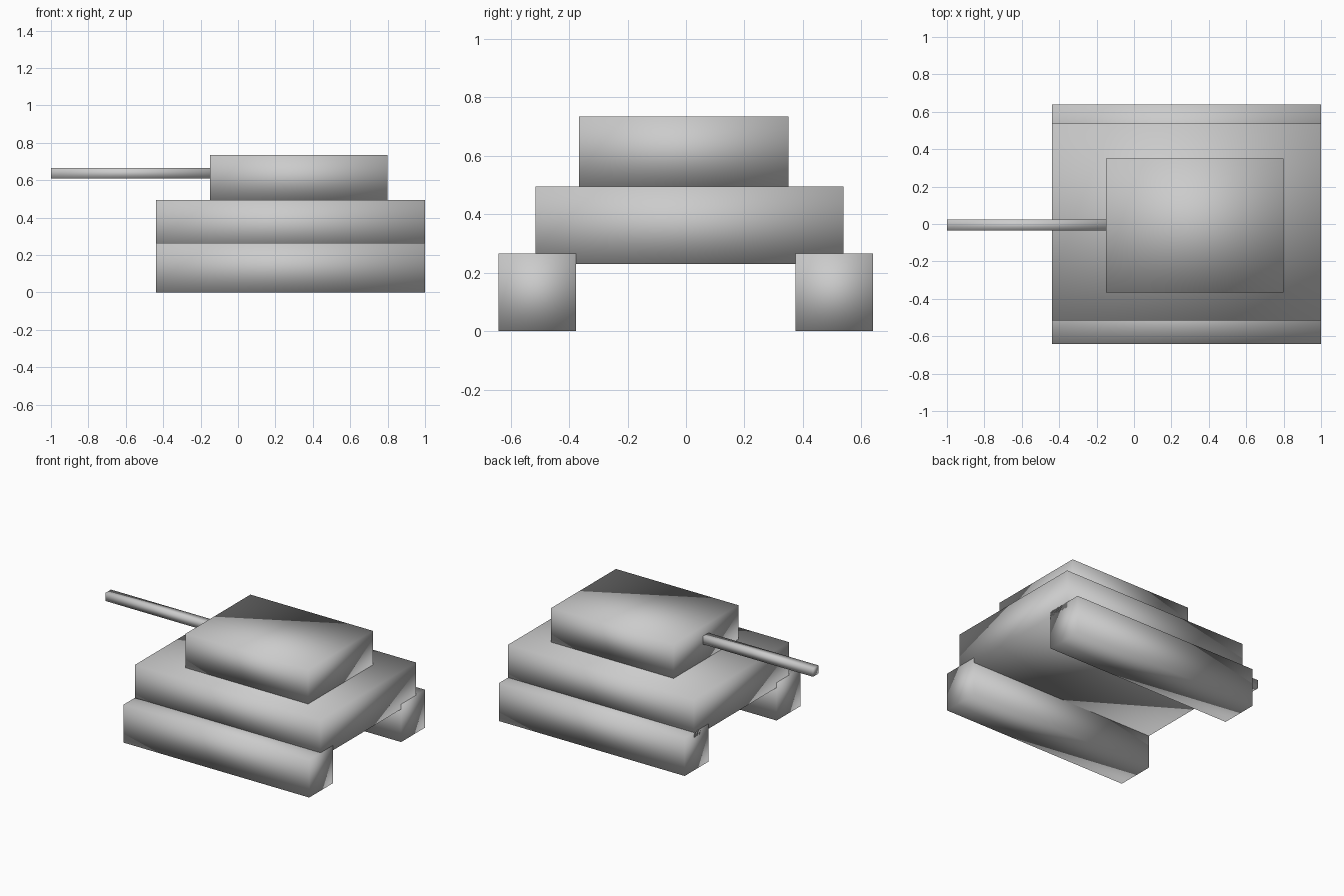
import bpy

if "Cube" in bpy.data.objects:
    bpy.data.objects.remove(bpy.data.objects["Cube"])


def box(name, x, y, z):
    """Axis-aligned, smooth-shaded box from (min, max) extents."""
    centre = [(a + b) / 2 for a, b in (x, y, z)]
    bpy.ops.mesh.primitive_cube_add(size=1, location=centre)
    obj = bpy.context.object
    obj.name = name
    obj.scale = [b - a for a, b in (x, y, z)]
    bpy.ops.object.transform_apply(location=False, rotation=False, scale=True)
    bpy.ops.object.shade_smooth()
    return obj


# Tracks, one along each side
for side, y in (("front", (-0.641, -0.376)), ("back", (0.375, 0.64))):
    box(side + "_track", (-0.438, 1.0), y, (0, 0.265))

# Hull resting between and on the tracks
box("hull", (-0.438, 1.0), (-0.515, 0.538), (0.23, 0.495))

# Turret and its gun barrel
box("turret", (-0.149, 0.798), (-0.365, 0.35), (0.495, 0.734))
box("barrel", (-1.0, -0.149), (-0.036, 0.024), (0.609, 0.666))
